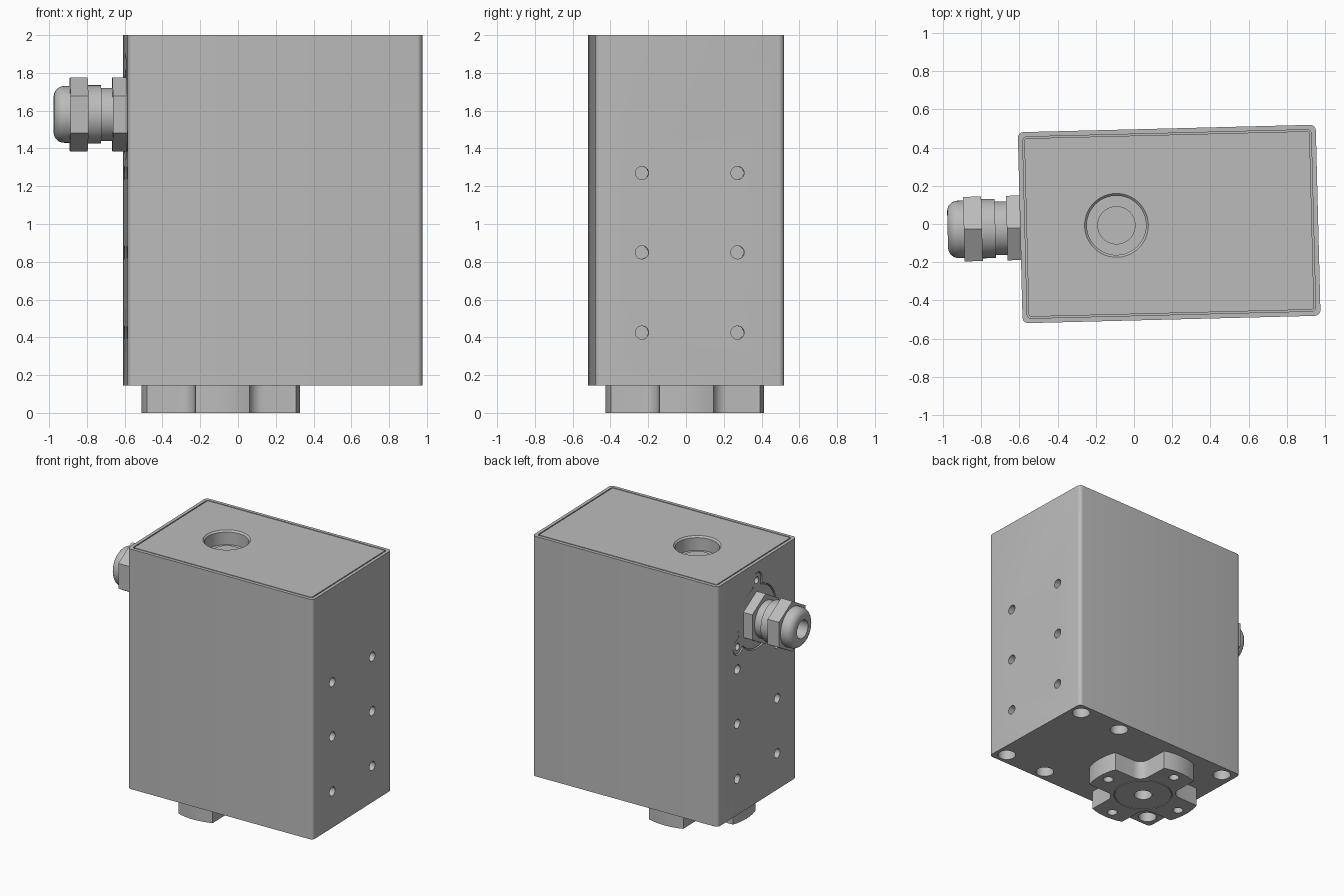
import bpy, bmesh
from math import sin, cos, pi, sqrt, radians, acos
from mathutils import Matrix, Vector

if "Cube" in bpy.data.objects:
    bpy.data.objects.remove(bpy.data.objects["Cube"])

grey = bpy.data.materials.new("plain grey")
grey.use_nodes = True
colour = (0.5, 0.5, 0.5, 1)
grey.diffuse_color = colour
grey.node_tree.nodes["Principled BSDF"].inputs["Base Color"].default_value = colour

parts = []
W, D, Z0, Z1 = 1.56, 1.0, 0.145, 2.0      # housing size before it is turned
PORT_X, GLAND_Z = -0.276, 1.58


def finish(name, bm, matrix=Matrix()):
    bmesh.ops.recalc_face_normals(bm, faces=bm.faces)
    mesh = bpy.data.meshes.new(name)
    bm.to_mesh(mesh)
    bm.free()
    mesh.transform(matrix)
    mesh.materials.append(grey)
    ob = bpy.data.objects.new(name, mesh)
    bpy.context.collection.objects.link(ob)
    return ob


def prism(name, outline, height, matrix=Matrix()):
    bm = bmesh.new()
    base = bm.faces.new([bm.verts.new((x, y, 0)) for x, y in outline])
    top = bmesh.ops.extrude_face_region(bm, geom=[base])["geom"]
    moved = [v for v in top if isinstance(v, bmesh.types.BMVert)]
    bmesh.ops.translate(bm, verts=moved, vec=(0, 0, height))
    return finish(name, bm, matrix)


def lathe(name, profile, matrix=Matrix(), sides=48):
    bm = bmesh.new()
    verts = [bm.verts.new((r, 0, z)) for r, z in profile]
    edges = [bm.edges.new(p) for p in zip(verts, verts[1:])]
    bmesh.ops.spin(bm, geom=verts + edges, cent=(0, 0, 0), axis=(0, 0, 1),
                   angle=2 * pi, steps=sides, use_merge=True)
    bmesh.ops.remove_doubles(bm, verts=bm.verts, dist=1e-5)
    return finish(name, bm, matrix)


def arc(cx, cy, r, start, end, steps):
    span = [radians(start + (end - start) * i / steps) for i in range(steps + 1)]
    return [(cx + r * cos(a), cy + r * sin(a)) for a in span]


def circle(r, sides=32):
    return arc(0, 0, r, 0, 360, sides)[:-1]


def rounded_box(w, d, r):
    pts = []
    for i, (sx, sy) in enumerate([(1, 1), (-1, 1), (-1, -1), (1, -1)]):
        pts += arc(sx * (w / 2 - r), sy * (d / 2 - r), r, 90 * i, 90 * i + 90, 6)
    return pts


def cut(target, cutters):
    for c in cutters:
        mod = target.modifiers.new("cut", "BOOLEAN")
        mod.object, mod.operation, mod.solver = c, "DIFFERENCE", "EXACT"
        bpy.context.view_layer.objects.active = target
        bpy.ops.object.modifier_apply(modifier=mod.name)


def move(x, y, z):
    return Matrix.Translation((x, y, z))


def outward(side, y, z, inset=0.0):
    """Frame on an end face, its z axis pointing out of the housing."""
    return move(side * (W / 2 - inset), y, z) @ Matrix.Rotation(side * pi / 2, 4, "Y")


def lugged(grow):
    """Round plate outline with three screw lugs."""
    core, dist, lug = 0.235 + grow, 0.28, 0.055 + grow
    pts = []
    for i in range(180):
        a = 2 * pi * i / 180
        off = acos(max(-1, min(1, cos(3 * a)))) / 3
        reach = lug ** 2 - (dist * sin(off)) ** 2
        r = max(core, dist * cos(off) + sqrt(reach)) if reach > 0 else core
        pts.append((r * cos(a), r * sin(a)))
    return pts


trash = []


def cutter(ob):
    ob.hide_render = True
    trash.append(ob)
    return ob


# Housing with recesses for the lid and the gland plate
housing = prism("housing", rounded_box(W, D, 0.03), Z1 - Z0, move(0, 0, Z0))
lid_seat = cutter(prism("lid_seat", rounded_box(W - 0.05, D - 0.05, 0.02), 0.1, move(0, 0, Z1 - 0.03)))
plate_seat = cutter(prism("plate_seat", lugged(0.008), 0.1, outward(-1, 0, GLAND_Z, 0.02)))
port = cutter(lathe("port_cut", [(0, -0.11), (0.155, -0.11), (0.155, -0.012),
                                 (0.167, 0), (0.167, 0.05), (0, 0.05)], move(PORT_X, 0, Z1)))
holes = [lid_seat, plate_seat, port]

# Side screw holes on both ends
for side in (-1, 1):
    for y in (-0.253, 0.253):
        for z in (0.425, 0.85, 1.27):
            holes.append(cutter(prism("side_hole", circle(0.035, 20), 0.2, outward(side, y, z, 0.1))))

# Mounting holes and shaft bore underneath
for x in (-0.68, 0.32, 0.69):
    for y in (-0.41, 0.41):
        holes.append(cutter(prism("base_hole", circle(0.065, 24), 0.3, move(x, y, Z0 - 0.15))))
cut(housing, holes)
parts.append(housing)

# Lid with round port
lid = prism("lid", rounded_box(W - 0.066, D - 0.066, 0.014), 0.03, move(0, 0, Z1 - 0.03))
cut(lid, [port])
parts.append(lid)
parts.append(lathe("port_button", [(0, -0.11), (0.1, -0.11), (0.1, -0.09), (0, -0.09)], move(PORT_X, 0, Z1)))

# Coupling foot: disc with four square notches with filleted corners
outline = []
for q in range(4):
    turn = Matrix.Rotation(q * pi / 2, 2)
    segment = arc(0, 0, 0.42, -20, 20, 8) + arc(0.22, 0.22, 0.075, 270, 180, 8)
    outline += [tuple(turn @ Vector(p)) for p in segment]
foot = prism("coupling_foot", outline, Z0, move(PORT_X, 0, 0))
foot_cuts = [cutter(prism("bore", circle(0.065), 0.24, move(PORT_X, 0, -0.12))),
             cutter(lathe("hub_groove", [(0.207, -0.05), (0.213, -0.05), (0.213, 0.012),
                                         (0.207, 0.012), (0.207, -0.05)], move(PORT_X, 0, 0)))]
for q in range(4):
    a = q * pi / 2
    foot_cuts.append(cutter(prism("foot_hole", circle(0.037, 20), 0.2,
                                  move(PORT_X + 0.34 * cos(a), 0.34 * sin(a), -0.1))))
cut(foot, foot_cuts)
parts.append(foot)

# Lugged gland plate, one lug pointing down
plate = prism("gland_plate", lugged(0), 0.015, outward(-1, 0, GLAND_Z, 0.02))
plate_cuts = []
for k in range(3):
    a = 2 * pi * k / 3
    plate_cuts.append(cutter(prism("lug_hole", circle(0.026, 20), 0.1,
                                   outward(-1, 0, GLAND_Z, 0.06) @ move(0.28 * cos(a), 0.28 * sin(a), 0))))
cut(plate, plate_cuts)
cut(housing, plate_cuts)
parts.append(plate)

# Cable gland: two hexagon nuts, stepped neck and domed cap
frame = outward(-1, 0, GLAND_Z)
for name, start, length in (("lock_nut", -0.01, 0.08), ("cap_nut", 0.2, 0.095)):
    parts.append(prism(name, circle(0.195, 6), length, frame @ move(0, 0, start)))
parts.append(lathe("gland_neck", [(0, 0.06), (0.14, 0.06), (0.14, 0.13), (0.155, 0.13), (0.155, 0.21), (0, 0.21)], frame))
dome = [(0, 0.28), (0.15, 0.28)] + arc(0.095, 0.325, 0.055, 0, 90, 8)
dome += [(0.07, 0.38), (0.07, 0.3), (0, 0.3)]
parts.append(lathe("domed_cap", dome, frame))

for ob in trash:
    bpy.data.objects.remove(ob)

# Turn the whole assembly slightly and centre it
place = move(0.184, 0, 0) @ Matrix.Rotation(radians(1.45), 4, "Z")
bpy.ops.object.select_all(action="DESELECT")
for ob in parts:
    ob.data.transform(place)
    ob.select_set(True)
bpy.context.view_layer.objects.active = housing
bpy.ops.object.shade_smooth_by_angle(angle=radians(30))
